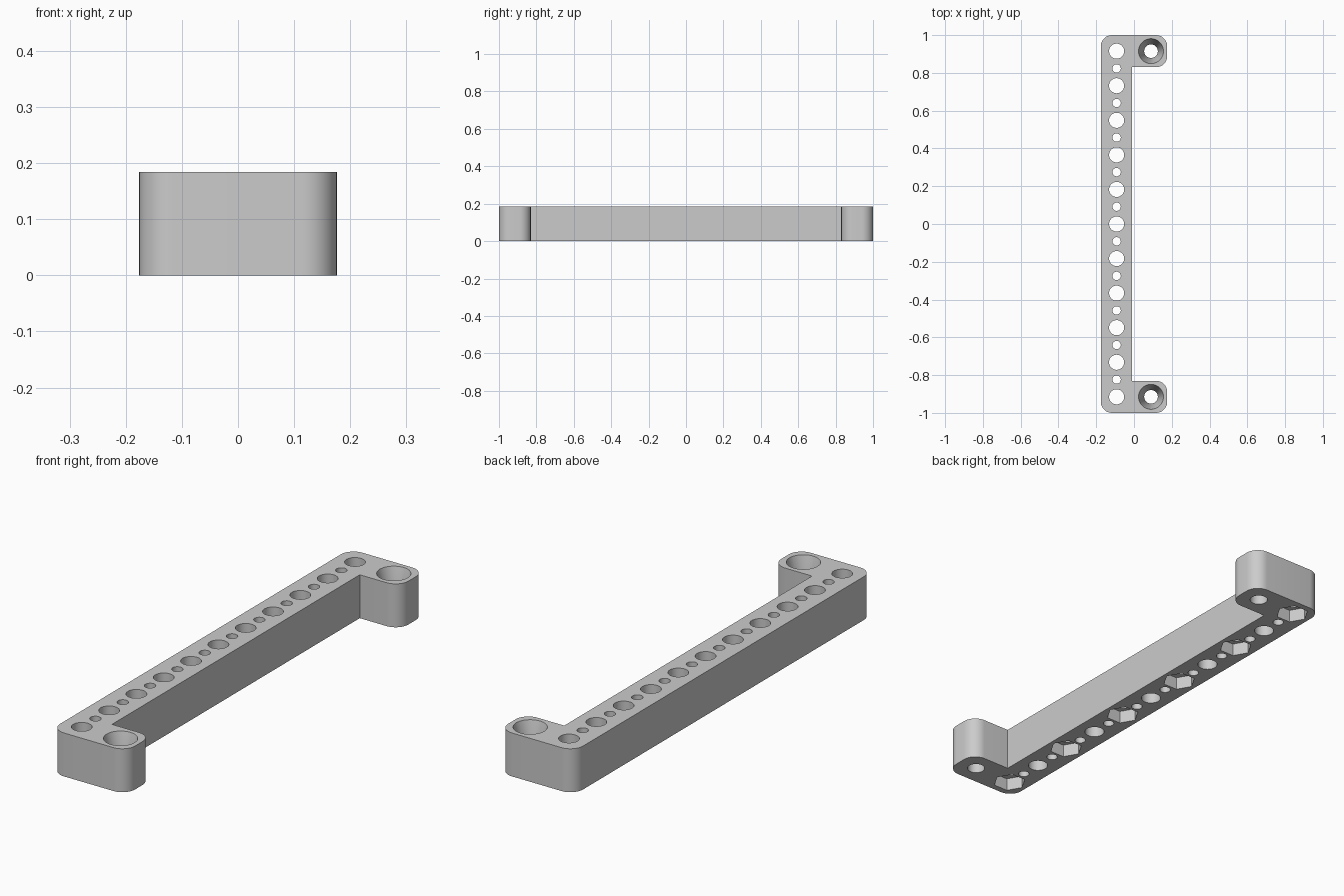
import bpy, bmesh, math
from mathutils import Matrix, Vector

cube = bpy.data.objects.get("Cube")
if cube:
    bpy.data.objects.remove(cube, do_unlink=True)

HEIGHT = 0.184
BAR_X, TAB_X = -0.092, 0.09      # hole lines of the bar and of the end tabs
PITCH = 0.183                    # spacing of the large holes
END_Y = 5 * PITCH

grey = bpy.data.materials.new("plain grey")
grey.use_nodes = True
colour = (0.6, 0.6, 0.6, 1)
grey.diffuse_color = colour
grey.node_tree.nodes["Principled BSDF"].inputs["Base Color"].default_value = colour


def make_object(name, bm):
    bmesh.ops.recalc_face_normals(bm, faces=bm.faces)
    mesh = bpy.data.meshes.new(name)
    bm.to_mesh(mesh)
    bm.free()
    mesh.materials.append(grey)
    ob = bpy.data.objects.new(name, mesh)
    bpy.context.collection.objects.link(ob)
    return ob


def drill(bm, x, y, z0, z1, r0, r1=None, sides=48, turn=0):
    """Add a closed cylinder or cone from z0 to z1."""
    place = Matrix.Translation((x, y, (z0 + z1) / 2)) @ Matrix.Rotation(turn, 4, 'Z')
    bmesh.ops.create_cone(bm, cap_ends=True, segments=sides, radius1=r0,
                          radius2=r0 if r1 is None else r1, depth=z1 - z0, matrix=place)


def rounded(corners, steps=12):
    """Round each (x, y, radius) corner of an outline; radius 0 stays sharp."""
    points = []
    for i, (x, y, r) in enumerate(corners):
        p = Vector((x, y))
        if r == 0:
            points.append(p)
            continue
        a = (Vector(corners[i - 1][:2]) - p).normalized() * r
        b = (Vector(corners[(i + 1) % len(corners)][:2]) - p).normalized() * r
        for k in range(steps + 1):
            t = k / steps * math.pi / 2
            points.append(p + a * (1 - math.sin(t)) + b * (1 - math.cos(t)))
    return points


# Bracket body: long bar with a rounded tab at each end
R = 0.06
outline = [(-0.176, -1, R), (0.176, -1, R), (0.176, -0.83, R), (-0.01, -0.83, 0),
           (-0.01, 0.83, 0), (0.176, 0.83, R), (0.176, 1, R), (-0.176, 1, R)]
bm = bmesh.new()
base = bm.faces.new([bm.verts.new((p.x, p.y, 0)) for p in rounded(outline)])
top = bmesh.ops.extrude_face_region(bm, geom=[base])["geom"]
bmesh.ops.translate(bm, vec=(0, 0, HEIGHT),
                    verts=[g for g in top if isinstance(g, bmesh.types.BMVert)])
bracket = make_object("bracket", bm)

# Through holes: large and small alternating, plus the screw holes in the tabs
bm = bmesh.new()
for i in range(-10, 11):
    drill(bm, BAR_X, i * PITCH / 2, -0.1, 0.3, 0.022 if i % 2 else 0.04)
for s in (-1, 1):
    drill(bm, TAB_X, s * END_Y, -0.1, 0.3, 0.036)
through = make_object("through_hole_cutter", bm)

# Nut pockets below every other large hole, and countersinks in the tabs
bm = bmesh.new()
for i in range(-5, 6, 2):
    drill(bm, BAR_X, i * PITCH, -0.1, 0.055, 0.067, sides=6, turn=math.pi / 6)
slope = (0.066 - 0.036) / 0.12
for s in (-1, 1):
    drill(bm, TAB_X, s * END_Y, HEIGHT - 0.12, HEIGHT + 0.05, 0.036, 0.066 + 0.05 * slope)
recesses = make_object("recess_cutter", bm)

bpy.context.view_layer.objects.active = bracket
for cutter in (through, recesses):
    cutter.hide_render = True
    mod = bracket.modifiers.new(cutter.name, 'BOOLEAN')
    mod.operation, mod.solver, mod.object = 'DIFFERENCE', 'EXACT', cutter
    bpy.ops.object.modifier_apply(modifier=mod.name)
    bpy.data.objects.remove(cutter, do_unlink=True)

# Smooth curved walls, crisp rims
bpy.ops.object.select_all(action='DESELECT')
bracket.select_set(True)
bpy.ops.object.shade_smooth_by_angle(angle=math.radians(30))
